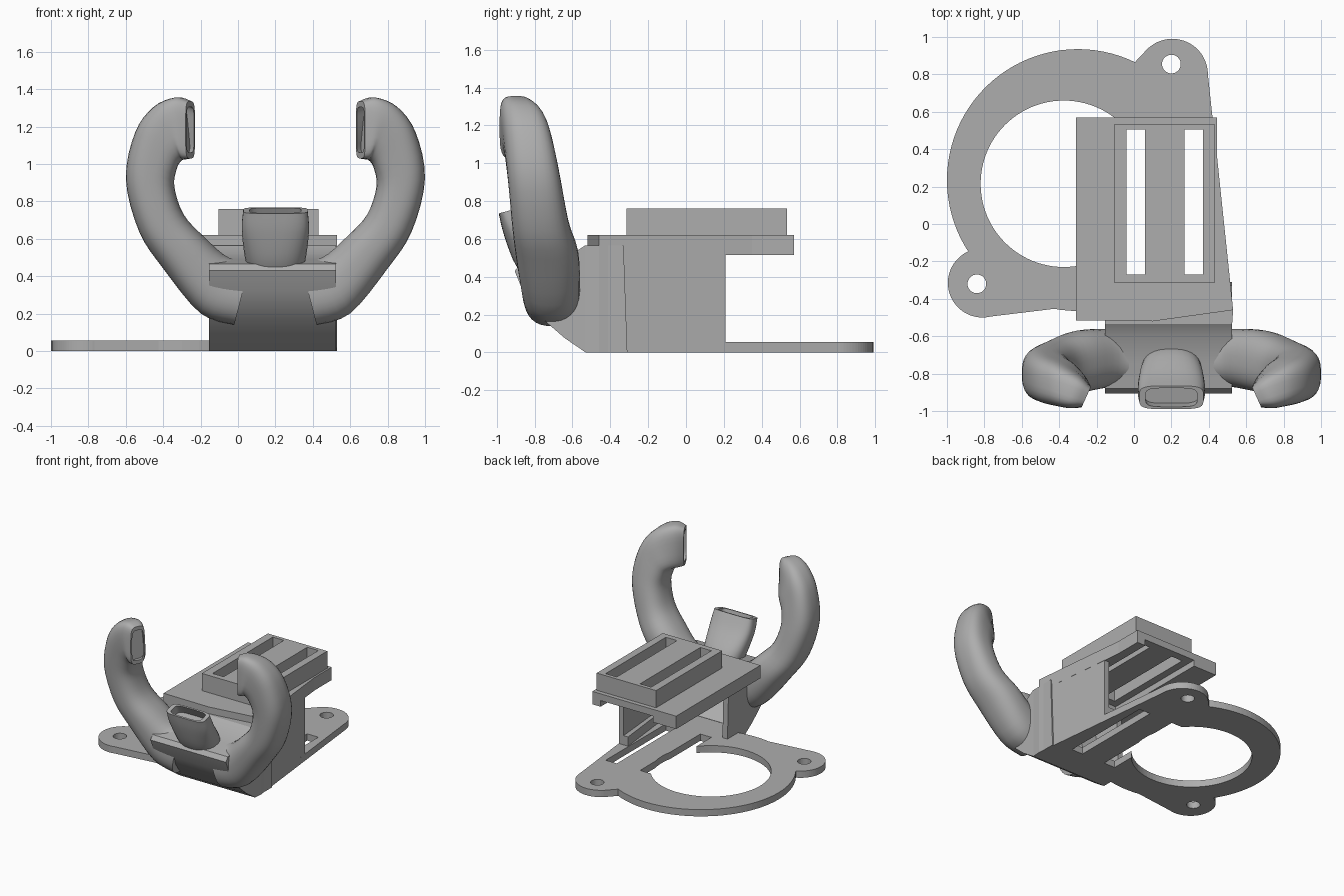
import bpy
import bmesh
import math
from mathutils import Vector

default_cube = bpy.data.objects.get("Cube")
if default_cube:
    bpy.data.objects.remove(default_cube, do_unlink=True)

MIDDLE = 0.2      # x of the duct's plane of symmetry
SIDES = 32        # points around each tube

grey = bpy.data.materials.new("plain grey")
grey.use_nodes = True
grey.diffuse_color = (0.42, 0.42, 0.42, 1)
grey.node_tree.nodes["Principled BSDF"].inputs["Base Color"].default_value = grey.diffuse_color


def make_object(name, bm):
    bmesh.ops.recalc_face_normals(bm, faces=bm.faces)
    mesh = bpy.data.meshes.new(name)
    bm.to_mesh(mesh)
    bm.free()
    mesh.materials.append(grey)
    obj = bpy.data.objects.new(name, mesh)
    bpy.context.collection.objects.link(obj)
    return obj


def smooth(obj, degrees=35):
    for face in obj.data.polygons:
        face.use_smooth = True
    obj.data.set_sharp_from_angle(angle=math.radians(degrees))


def extrude(name, points, offset):
    """Solid from a flat outline of 3D points pushed along an offset."""
    bm = bmesh.new()
    face = bm.faces.new([bm.verts.new(p) for p in points])
    result = bmesh.ops.extrude_face_region(bm, geom=[face], use_keep_orig=True)
    moved = [v for v in result["geom"] if isinstance(v, bmesh.types.BMVert)]
    bmesh.ops.translate(bm, verts=moved, vec=offset)
    return make_object(name, bm)


def slab(name, outline, low, high):
    return extrude(name, [(x, y, low) for x, y in outline], (0, 0, high - low))


def box(name, x0, x1, y0, y1, z0, z1):
    return slab(name, [(x0, y0), (x1, y0), (x1, y1), (x0, y1)], z0, z1)


def disc(name, x, y, radius, low, high, count=72):
    turn = [math.tau * i / count for i in range(count)]
    outline = [(x + radius * math.cos(t), y + radius * math.sin(t)) for t in turn]
    return slab(name, outline, low, high)


def combine(obj, others, operation):
    """Apply a boolean with each of the other solids, then remove them."""
    for other in others:
        mod = obj.modifiers.new("combine", "BOOLEAN")
        mod.operation = operation
        mod.solver = "EXACT"
        mod.object = other
        graph = bpy.context.evaluated_depsgraph_get()
        mesh = bpy.data.meshes.new_from_object(obj.evaluated_get(graph))
        obj.modifiers.clear()
        obj.data = mesh
        bpy.data.objects.remove(other, do_unlink=True)


def spline(rows, steps):
    """Catmull-Rom rows of numbers, passing through every given row."""
    result = []
    for i in range(len(rows) - 1):
        a, b = rows[max(i - 1, 0)], rows[i]
        c, d = rows[i + 1], rows[min(i + 2, len(rows) - 1)]
        for s in range(steps):
            t = s / steps
            result.append([q + t * (r - p) / 2
                           + t * t * (2 * p - 5 * q + 4 * r - s4) / 2
                           + t ** 3 * (3 * q - p - 3 * r + s4) / 2
                           for p, q, r, s4 in zip(a, b, c, d)])
    return result + [list(rows[-1])]


def tube(name, sections, mirrored=False):
    """Loft rounded sections (centre, half axis, half axis); last end is a hollow mouth."""
    bm = bmesh.new()

    def ring(section, power, scale=1):
        centre, a, b = (Vector(v) for v in section)
        verts = []
        for i in range(SIDES):
            t = math.tau * (i + 0.5) / SIDES
            c, s = math.cos(t), math.sin(t)
            p = centre + scale * (a * math.copysign(abs(c) ** (2 / power), c)
                                  + b * math.copysign(abs(s) ** (2 / power), s))
            if mirrored:
                p.x = 2 * MIDDLE - p.x
            verts.append(bm.verts.new(p))
        return verts

    last = len(sections) - 1
    rings = [ring(s, 2.4 + 2 * (i / last) ** 3) for i, s in enumerate(sections)]
    rings += [ring(sections[i], 4.4, 0.8) for i in (last, last - 3)]
    for low, high in zip(rings, rings[1:]):
        for i in range(SIDES):
            j = (i + 1) % SIDES
            bm.faces.new((low[i], low[j], high[j], high[i]))
    bm.faces.new(rings[0])
    bm.faces.new(rings[-1])
    obj = make_object(name, bm)
    smooth(obj)
    return obj


# Mounting plate: ring, two screw ears and the floor beside it
THICK = 0.055
floor = [(-.81, -.5), (-.15, -.42), (-.15, -.52), (.52, -.52), (.53, -.46), (.395, .8),
         (.2, .8), (.08, .945), (0, .86), (-.1, .5), (-.88, -.14), (-.95, -.2)]
plate = slab("mounting_plate", floor, 0, THICK)
combine(plate, [disc("ring", -.3, .235, .7, 0, THICK, 96),
                disc("back_ear", .205, .8, .19, 0, THICK),
                disc("side_ear", -.81, -.315, .185, 0, THICK)], "UNION")


def slot_cutters():
    return [box("slot", x, x + .1, -.27, .505, -1, 2) for x in (-.04, .27)]


combine(plate, [disc("fan_hole", -.375, .215, .445, -1, 1, 96),
                disc("back_screw_hole", .2, .855, .05, -1, 1, 32),
                disc("side_screw_hole", -.84, -.32, .05, -1, 1, 32)] + slot_cutters(),
        "DIFFERENCE")

# Top shelf with a recessed underside, and the slotted block on it
shelf = slab("top_shelf", [(-.31, .57), (.445, .57), (.445, .35), (.53, -.46),
                           (.1, -.52), (-.31, -.515)], .515, .62)
combine(shelf, [box("recess", -.1, .37, -.4, .7, .4, .565)] + slot_cutters(), "DIFFERENCE")
block = box("slotted_block", -.105, .43, -.315, .535, .62, .76)
combine(block, slot_cutters(), "DIFFERENCE")

# Side wall with its bottom rail
slab("side_wall", [(.525, -.53), (.53, -.46), (.458, .21), (.415, .21), (.48, -.53)], 0, .56)
slab("bottom_rail", [(.375, .21), (.44, .21), (.5, -.3), (.43, -.3)], .05, .13)

# Hollow duct body, open at the back
outer = [(-.31, 0), (-.53, 0), (-.64, .075), (-.75, .17), (-.81, .24), (-.86, .32),
         (-.905, .43), (-.88, .465), (-.75, .49), (-.6, .52), (-.535, .565), (-.33, .565)]
inner = [(-.2, .05), (-.53, .05), (-.62, .12), (-.73, .22), (-.81, .33),
         (-.85, .42), (-.6, .465), (-.53, .515), (-.2, .515)]
body = extrude("duct_body", [(-.155, y, z) for y, z in outer], (.68, 0, 0))
cavity = extrude("cavity", [(-.11, y, z) for y, z in inner], (.59, 0, 0))
combine(body, [cavity], "DIFFERENCE")
smooth(body, 25)

# Curved side arms: inner x z, outer x z, front y, back y, twist
arm_rows = [(.33, .49, .42, .14, -.86, -.57, 0),
            (.45, .50, .60, .20, -.87, -.56, 0),
            (.58, .61, .80, .44, -.90, -.57, 0),
            (.69, .73, .93, .64, -.92, -.62, 0),
            (.74, .88, 1.0, .92, -.94, -.66, 0),
            (.725, .98, .95, 1.17, -.96, -.70, 0),
            (.70, 1.02, .85, 1.305, -.975, -.74, .01),
            (.68, 1.025, .73, 1.355, -.985, -.81, .03),
            (.655, 1.03, .655, 1.335, -.98, -.87, .025)]
arm_sections = [(((xi + xo) / 2, (front + back) / 2, (zi + zo) / 2),
                 ((xo - xi) / 2, 0, (zo - zi) / 2),
                 (-twist, (back - front) / 2, 0))
                for xi, zi, xo, zo, front, back, twist in spline(arm_rows, 4)]
tube("left_arm", arm_sections)
tube("right_arm", arm_sections, mirrored=True)

# Centre nozzle: front y z, back y z, half width
nozzle_rows = [(-.86, .40, -.64, .42, .14),
               (-.915, .49, -.68, .53, .165),
               (-.965, .63, -.80, .67, .18),
               (-.99, .735, -.865, .768, .172)]
nozzle_sections = [((MIDDLE, (yf + yb) / 2, (zf + zb) / 2),
                    (half, 0, 0),
                    (0, (yb - yf) / 2, (zb - zf) / 2))
                   for yf, zf, yb, zb, half in spline(nozzle_rows, 4)]
tube("centre_nozzle", nozzle_sections)
